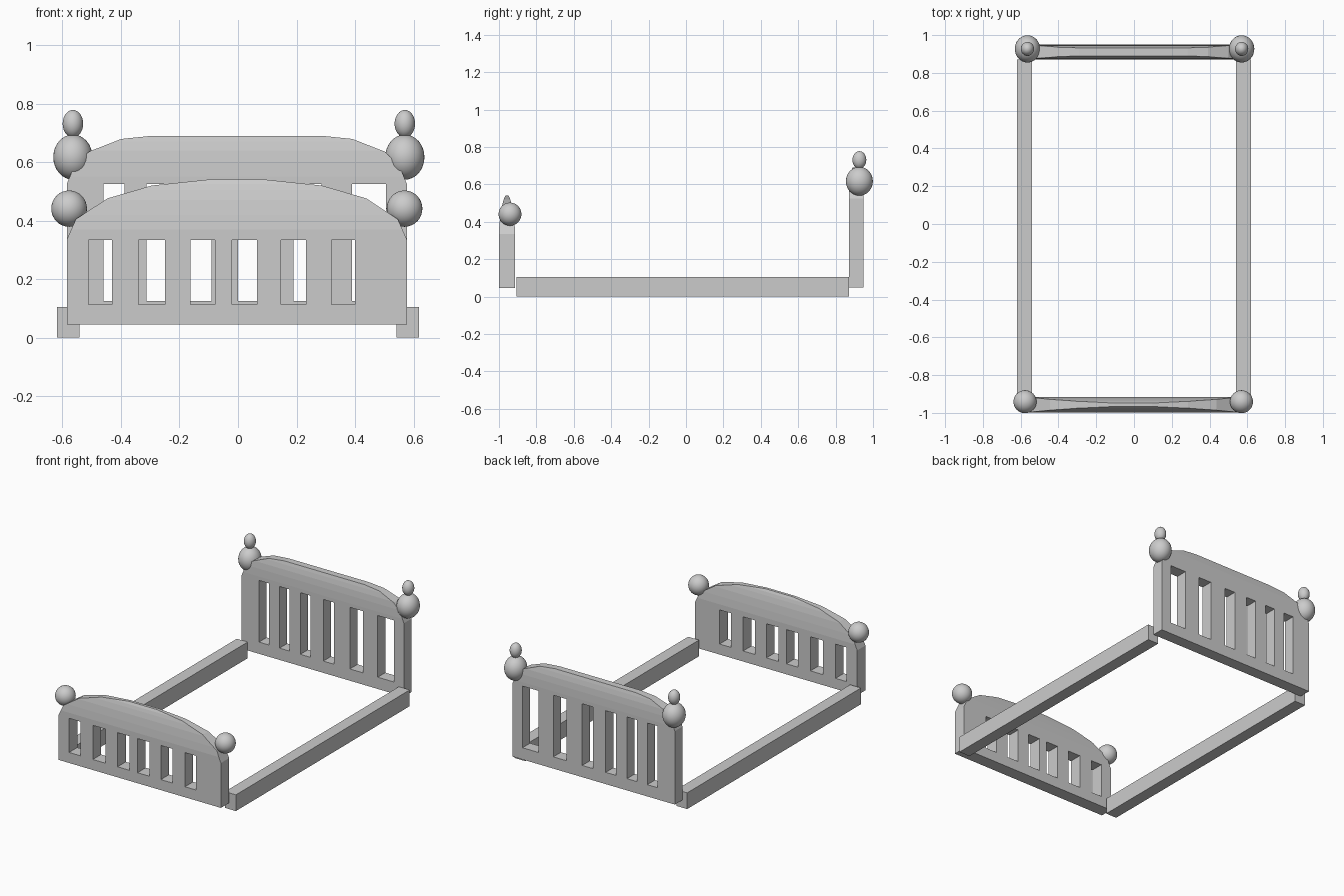
import bpy, bmesh

if "Cube" in bpy.data.objects:
    bpy.data.objects.remove(bpy.data.objects["Cube"])

CX = -0.004  # boards sit very slightly off centre


def new_object(name, bm):
    bmesh.ops.recalc_face_normals(bm, faces=bm.faces)
    me = bpy.data.meshes.new(name)
    bm.to_mesh(me)
    bm.free()
    ob = bpy.data.objects.new(name, me)
    bpy.context.collection.objects.link(ob)
    return ob


def add_prism(bm, start, offset):
    """Extrude a closed outline along an offset."""
    face = bm.faces.new([bm.verts.new(p) for p in start])
    res = bmesh.ops.extrude_face_region(bm, geom=[face], use_keep_orig=True)
    verts = [g for g in res["geom"] if isinstance(g, bmesh.types.BMVert)]
    bmesh.ops.translate(bm, verts=verts, vec=offset)


def add_box(bm, x0, x1, y0, y1, z0, z1):
    add_prism(bm, [(x0, y0, z0), (x1, y0, z0), (x1, y1, z0), (x0, y1, z0)], (0, 0, z1 - z0))


def boolean(ob, cutter, op):
    cutter.hide_render = True
    cutter.hide_viewport = False
    cutter.display_type = 'WIRE'
    m = ob.modifiers.new(op.lower(), 'BOOLEAN')
    m.operation, m.solver, m.object = op, 'EXACT', cutter


def board(name, yc, bottom, arch, section, slots, slot_z):
    """Arched panel: arch outline (x, z) crossed with a tapering section (half depth, z)."""
    # arched front outline
    right = [(CX + x, z) for x, z in arch]
    left = [(CX - x, z) for x, z in reversed(arch)]
    w = arch[0][0]
    outline = [(CX + w, bottom)] + right + left + [(CX - w, bottom)]
    bm = bmesh.new()
    add_prism(bm, [(x, yc - 0.1, z) for x, z in outline], (0, 0.2, 0))
    ob = new_object(name, bm)
    # tapering side section
    prof = [(yc + h, z) for h, z in section] + [(yc - h, z) for h, z in reversed(section)]
    bm = bmesh.new()
    add_prism(bm, [(-0.8, y, z) for y, z in prof], (1.6, 0, 0))
    boolean(ob, new_object(name + "_section_cutter", bm), 'INTERSECT')
    # slots between the slats
    bm = bmesh.new()
    for x0, x1 in slots:
        add_box(bm, x0, x1, yc - 0.15, yc + 0.15, *slot_z)
    boolean(ob, new_object(name + "_slot_cutter", bm), 'DIFFERENCE')


def ball(name, loc, scale):
    bpy.ops.mesh.primitive_uv_sphere_add(segments=32, ring_count=16, radius=1, location=loc)
    ob = bpy.context.object
    ob.name = name
    ob.scale = scale
    bpy.ops.object.transform_apply(location=False, rotation=False, scale=True)
    bpy.ops.object.shade_smooth_by_angle()


# headboard
board("headboard", 0.911, 0.05,
      [(0.581, 0.525), (0.555, 0.588), (0.505, 0.636), (0.395, 0.679), (0.288, 0.69)],
      [(0.039, 0.0), (0.039, 0.55), (0.037, 0.60), (0.033, 0.64), (0.027, 0.67), (0.021, 0.692)],
      [(-0.46, -0.388), (-0.313, -0.243), (-0.164, -0.09), (0.0, 0.078), (0.19, 0.285), (0.39, 0.505)],
      (0.126, 0.525))

# footboard
board("footboard", -0.957, 0.045,
      [(0.581, 0.335), (0.55, 0.405), (0.442, 0.476), (0.29, 0.52), (0.1, 0.54)],
      [(0.042, 0.0), (0.042, 0.37), (0.037, 0.42), (0.03, 0.47), (0.022, 0.505), (0.016, 0.525), (0.008, 0.542)],
      [(-0.51, -0.43), (-0.34, -0.25), (-0.163, -0.078), (-0.02, 0.065), (0.147, 0.232), (0.32, 0.40)],
      (0.113, 0.334))

for side, s in (("left", -1), ("right", 1)):
    # side rails
    bm = bmesh.new()
    add_box(bm, s * 0.541, s * 0.619, -0.906, 0.872, 0.0, 0.105)
    new_object(side + "_rail", bm)
    # corner balls and finials
    x = 0.003 + s * 0.567
    ball(side + "_headboard_ball", (x, 0.927, 0.617), (0.067, 0.072, 0.077))
    ball(side + "_headboard_finial", (x, 0.927, 0.731), (0.035, 0.037, 0.047))
    ball(side + "_footboard_ball", (-0.004 + s * 0.573, -0.941, 0.441), (0.061, 0.061, 0.062))
